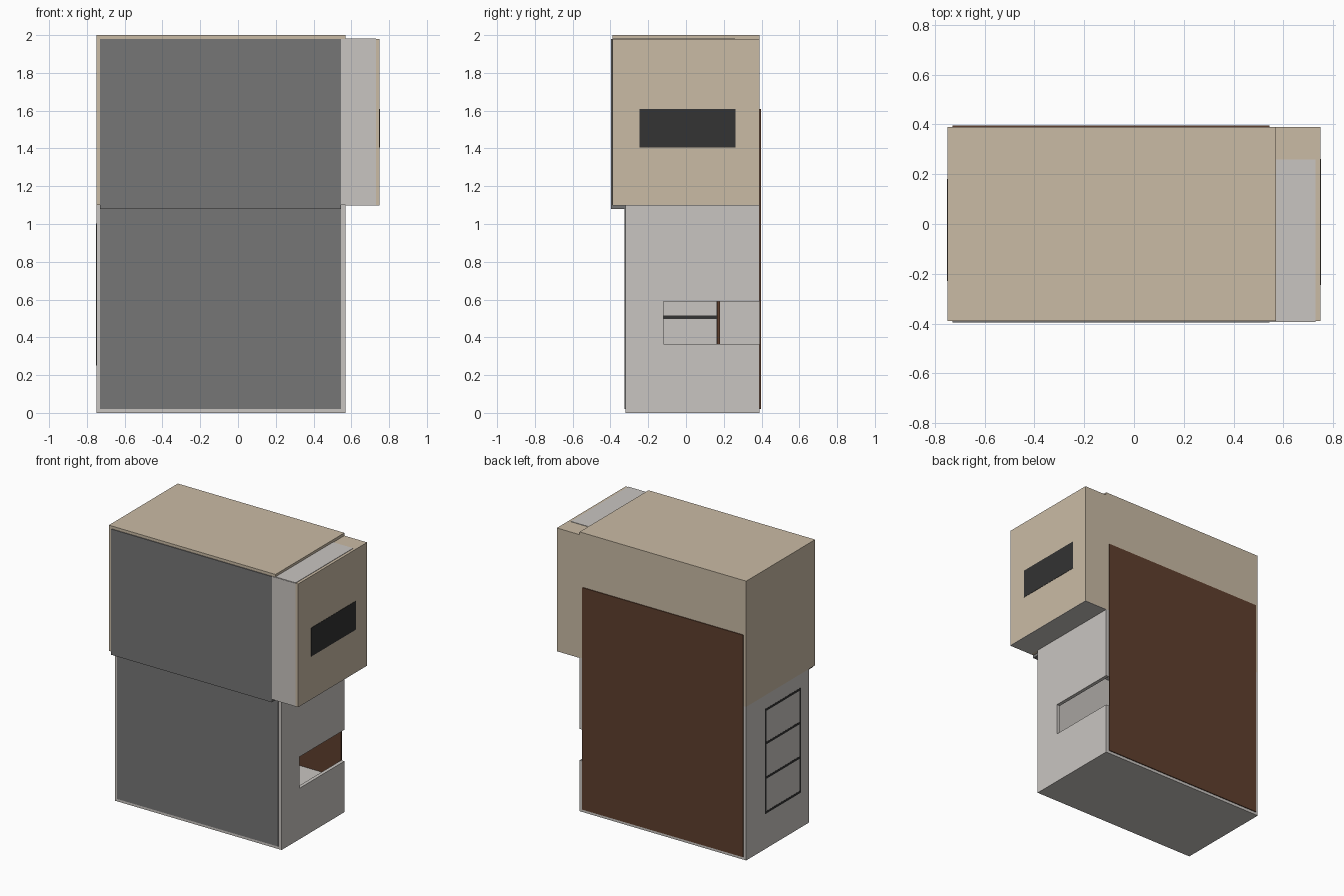
import bpy

if "Cube" in bpy.data.objects:
    bpy.data.objects.remove(bpy.data.objects["Cube"])


def lin(c):
    return c / 12.92 if c <= 0.04045 else ((c + 0.055) / 1.055) ** 2.4


def material(name, hexcode):
    m = bpy.data.materials.new(name)
    rgb = [lin(int(hexcode[i:i + 2], 16) / 255) for i in (0, 2, 4)]
    m.diffuse_color = (*rgb, 1)
    m.use_nodes = True
    m.node_tree.nodes["Principled BSDF"].inputs["Base Color"].default_value = m.diffuse_color
    return m


TAN = material("tan_plaster", "cabba5")
LIGHT = material("light_grey", "c9c5c1")
GREY = material("mid_grey", "767676")
BROWN = material("brown_wood", "5f3f2d")
DARK = material("dark_frame", "333333")


def box(name, x, y, z, mat):
    """Box from (min, max) pairs on each axis."""
    mesh = bpy.data.meshes.new(name)
    v = [(a, b, c) for a in x for b in y for c in z]
    f = [(0, 1, 3, 2), (4, 6, 7, 5), (0, 4, 5, 1),
         (2, 3, 7, 6), (0, 2, 6, 4), (1, 5, 7, 3)]
    mesh.from_pydata(v, [], f)
    mesh.materials.append(mat)
    ob = bpy.data.objects.new(name, mesh)
    bpy.context.collection.objects.link(ob)
    return ob


L, R, E = -0.75, 0.57, 0.75      # left, right of main block, right of side bay
F, B = -0.32, 0.39               # lower front and back
UF = -0.39                       # upper front
MID = 1.10                       # storey height

# Lower storey: thin walls around a hollow room
box("lower_floor", (L, R), (F, B), (0, 0.02), LIGHT)
box("raised_floor", (L + .02, R - .02), (F + .02, B), (0.22, 0.24), LIGHT)
box("lower_ceiling", (L + .02, R - .02), (F + .02, B), (MID - .02, MID), LIGHT)
box("left_wall", (L, L + .02), (F, B), (0.02, MID), LIGHT)
box("front_wall", (L + .02, R), (F, F + .02), (0.02, MID), LIGHT)

# Right wall around the corner opening (open at the back corner too)
box("right_wall_below", (R - .025, R), (F + .02, B), (0.02, 0.365), LIGHT)
box("right_wall_above", (R - .025, R), (F + .02, B), (0.59, MID), LIGHT)
box("right_wall_front", (R - .025, R), (F + .02, -0.12), (0.365, 0.59), LIGHT)
box("inner_partition", (L + .03, 0.30), (0.165, 0.18), (0.24, MID - .02), BROWN)

# Ladder-like window on the left wall, showing on both sides
wx = (L - 0.001, L + 0.025)
for i, y in enumerate((-0.23, 0.162)):
    box(f"window_post_{i}", wx, (y, y + .018), (0.25, 1.0), DARK)
for i, z in enumerate((0.25, 0.498, 0.745, 0.985)):
    box(f"window_bar_{i}", wx, (-0.23, 0.18), (z, z + .017), DARK)

# Upper storey and side bay
box("upper_block", (L, R), (UF, B), (MID, 2.0), TAN)
box("side_bay", (R, E), (UF, B), (MID, 1.98), TAN)
box("bay_front_plate", (0.545, 0.73), (UF - .003, UF), (MID, 1.98), LIGHT)
box("bay_top_plate", (R, 0.73), (UF, 0.26), (1.98, 1.983), LIGHT)
box("bay_under_plate", (R, E), (UF, B), (MID - .003, MID), LIGHT)
box("bay_window", (E, E + .002), (-0.245, 0.262), (1.405, 1.61), DARK)

# Large facade panels
box("upper_front_panel", (-0.73, 0.545), (UF - .006, UF), (1.08, 1.98), GREY)
box("overhang_soffit", (-0.73, 0.545), (UF, F), (1.08, MID), GREY)
box("lower_front_panel", (-0.73, 0.545), (F - .005, F), (0.02, 1.08), GREY)
box("back_panel", (-0.73, 0.545), (B - .002, B + .006), (0.02, 1.61), BROWN)
